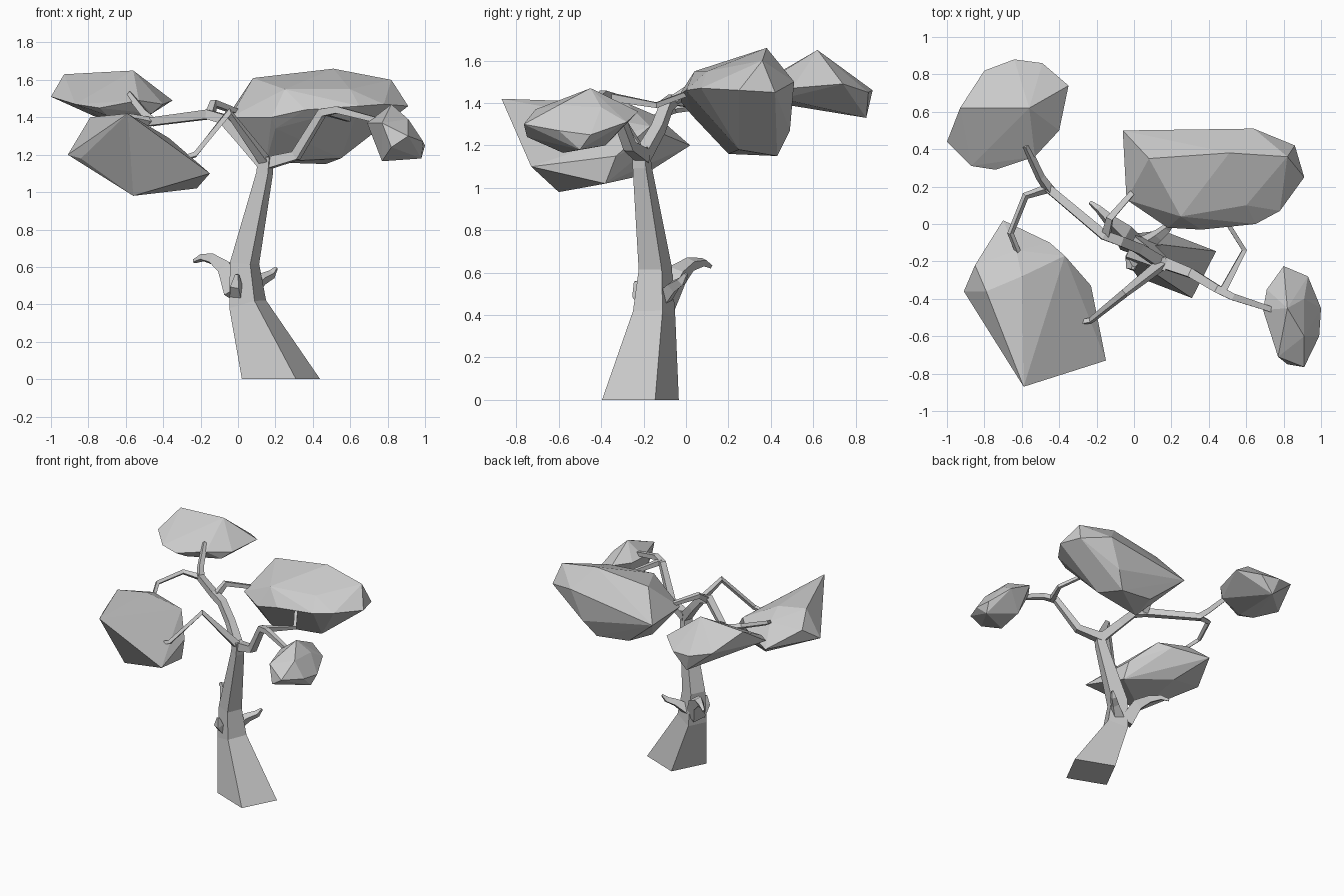
import bpy, bmesh
from math import cos, sin, radians
from mathutils import Vector


def finish(bm, name):
    bmesh.ops.recalc_face_normals(bm, faces=bm.faces)
    me = bpy.data.meshes.new(name)
    bm.to_mesh(me)
    bm.free()
    ob = bpy.data.objects.new(name, me)
    bpy.context.collection.objects.link(ob)


def limb(name, path, flat_base=False):
    """Four-sided tapering limb along (x, y, z, radius) points."""
    pts = [Vector(p[:3]) for p in path]
    bm = bmesh.new()
    rings = []
    for i, p in enumerate(pts):
        t = Vector((0, 0, 0))
        if i > 0:
            t += (p - pts[i - 1]).normalized()
        if i < len(pts) - 1:
            t += (pts[i + 1] - p).normalized()
        if flat_base and i == 0:
            t = Vector((0, 0, 1))
        t.normalize()
        if i == 0:
            q = Vector((0, 0, 1)).rotation_difference(t)
        else:
            q = last.rotation_difference(t) @ q
        last = t
        wide, deep = (1.12, .97) if flat_base and i == 0 else (1, 1)
        ring = []
        for k in range(4):
            a = radians(21 + 90 * k)
            ring.append(bm.verts.new(p + q @ Vector((cos(a) * wide, sin(a) * deep, 0)) * path[i][3]))
        rings.append(ring)
    for a, b in zip(rings, rings[1:]):
        for k in range(4):
            bm.faces.new((a[k], a[(k + 1) % 4], b[(k + 1) % 4], b[k]))
    bm.faces.new(rings[0])
    bm.faces.new(rings[-1])
    finish(bm, name)


def foliage(name, pts):
    """Faceted leaf clump: convex hull of a few outline points."""
    bm = bmesh.new()
    for p in pts:
        bm.verts.new(p)
    res = bmesh.ops.convex_hull(bm, input=bm.verts)
    junk = [v for v in res["geom_interior"] if isinstance(v, bmesh.types.BMVert)]
    bmesh.ops.delete(bm, geom=junk, context='VERTS')
    finish(bm, name)


# Trunk
limb("trunk", [(.23, -.215, 0, .2), (.052, -.15, .4, .108), (.035, -.145, .62, .084),
               (.142, -.207, 1.1, .048), (.15, -.212, 1.19, .045)], True)

# Broken stubs on the trunk
limb("stub_back_left", [(-.01, -.11, .46, .07), (-.06, -.04, .59, .055),
                        (-.13, .02, .64, .035), (-.19, .08, .65, .022), (-.235, .115, .63, .012)])
limb("stub_right", [(.06, -.11, .48, .05), (.13, -.06, .535, .033),
                    (.18, -.02, .56, .025), (.205, .0, .595, .01)])
limb("stub_front", [(0, -.16, .44, .05), (-.01, -.225, .5, .035), (-.005, -.235, .56, .012)])

# Branches
limb("left_bough", [(.15, -.21, 1.14, .045), (.025, -.13, 1.28, .039), (-.075, -.09, 1.39, .037),
                    (-.16, -.06, 1.415, .035), (-.47, .2, 1.375, .03)])
limb("back_left_branch", [(-.45, .18, 1.375, .03), (-.5, .25, 1.42, .025), (-.58, .42, 1.52, .022)])
limb("left_branch", [(-.46, .19, 1.375, .025), (-.58, .15, 1.4, .02),
                     (-.66, -.05, 1.37, .018), (-.62, -.15, 1.33, .016)])
limb("back_branch", [(-.15, -.06, 1.41, .03), (-.13, .03, 1.475, .025), (.02, .2, 1.42, .018)])
limb("front_left_branch", [(.14, -.22, 1.17, .035), (-.05, -.37, 1.425, .024),
                           (-.23, -.515, 1.2, .018), (-.3, -.53, 1.18, .016)])
limb("right_bough", [(.14, -.2, 1.15, .045), (.31, -.265, 1.195, .035), (.45, -.35, 1.425, .03),
                     (.53, -.39, 1.44, .026), (.76, -.465, 1.38, .02)])
limb("back_right_branch", [(.47, -.365, 1.43, .026), (.59, -.14, 1.39, .018), (.49, .02, 1.45, .016)])

# Leaf clumps
foliage("back_left_foliage", [
    (-1, .44, 1.51), (-.93, .62, 1.63), (-.8, .82, 1.5), (-.64, .88, 1.46), (-.49, .86, 1.45),
    (-.35, .74, 1.49), (-.4, .5, 1.47), (-.56, .62, 1.65), (-.53, .36, 1.49), (-.74, .29, 1.45),
    (-.87, .31, 1.47), (-.7, .36, 1.41), (-.46, .45, 1.42), (-.6, .85, 1.33)])
foliage("front_left_foliage", [
    (-.7, .02, 1.2), (-.85, -.22, 1.3), (-.91, -.36, 1.2), (-.79, -.36, 1.4), (-.59, -.87, 1.42),
    (-.15, -.73, 1.1), (-.23, -.33, 1.15), (-.37, -.17, 1.29), (-.45, -.1, 1.25), (-.63, -.14, 1.34),
    (-.56, -.6, .98), (-.22, -.38, 1.02), (-.6, -.28, 1.4), (-.84, -.45, 1.18), (-.55, -.2, 1.06)])
foliage("back_right_foliage", [
    (-.06, .5, 1.4), (.08, .35, 1.61), (.25, .04, 1.55), (.51, .38, 1.66), (.82, .36, 1.6),
    (.64, .51, 1.5), (.25, .49, 1.45), (.86, .42, 1.45), (.91, .25, 1.46), (.78, .07, 1.47),
    (.65, 0, 1.46), (.36, -.03, 1.44), (.18, -.02, 1.4), (-.04, .13, 1.4), (.15, .2, 1.16),
    (.47, .43, 1.15), (.2, .42, 1.18), (.55, .25, 1.18), (.55, .49, 1.27), (.6, .1, 1.55),
    (.2, .03, 1.34)])
foliage("front_right_foliage", [
    (.82, -.45, 1.47), (.77, -.71, 1.37), (.91, -.765, 1.3), (.99, -.6, 1.27), (1, -.45, 1.25),
    (.93, -.28, 1.31), (.8, -.225, 1.36), (.71, -.35, 1.36), (.69, -.46, 1.37), (.75, -.6, 1.3),
    (.77, -.58, 1.165), (.98, -.5, 1.18), (.91, -.6, 1.39), (.91, -.4, 1.38), (.78, -.38, 1.2),
    (.82, -.75, 1.24)])
